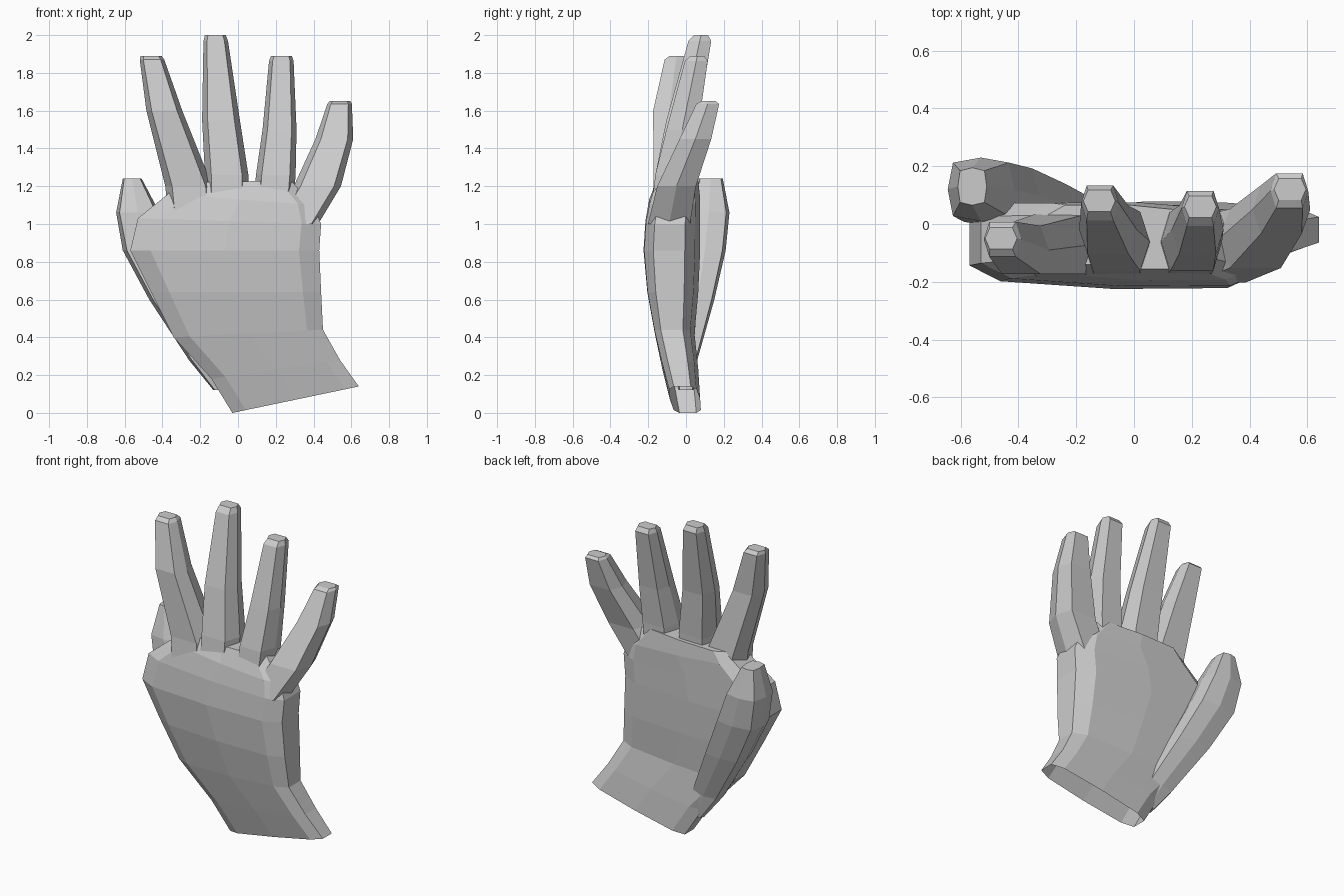
import bpy
import bmesh
from math import cos, sin, pi, copysign
from mathutils import Vector

# Remove the default cube only
default_cube = bpy.data.objects.get("Cube")
if default_cube:
    bpy.data.objects.remove(default_cube, do_unlink=True)

# Single plain colour
grey = bpy.data.materials.new("light grey")
grey.use_nodes = True
colour = (0.6, 0.6, 0.6, 1)
grey.diffuse_color = colour
shader = next(node for node in grey.node_tree.nodes if node.type == "BSDF_PRINCIPLED")
shader.inputs["Base Color"].default_value = colour


def squared(value):
    """Push a circle coordinate outwards, giving a rounded box section."""
    return copysign(abs(value) ** 0.5, value)


def span_ring(left, right, depth, sides, start=0):
    """Rounded box section stretched between its left and right edge points."""
    centre = (left + right) / 2
    half_span = (right - left) / 2 / squared(cos(start))
    half_depth = Vector((0, depth / 2, 0))
    angles = [start + 2 * pi * side / sides for side in range(sides)]
    return [centre + half_span * squared(cos(angle)) + half_depth * squared(sin(angle))
            for angle in angles]


def level_ring(centre, width, depth, sides=6):
    """Rounded box section lying level around a centre point."""
    half_width = Vector((width / 2, 0, 0))
    return span_ring(centre - half_width, centre + half_width, depth, sides)


def loft(name, rings, open_base=False):
    """Skin a flat-shaded body through a stack of rings."""
    bm = bmesh.new()
    loops = [[bm.verts.new(point) for point in ring] for ring in rings]
    for lower, upper in zip(loops, loops[1:]):
        for side in range(len(lower)):
            previous = side - 1
            bm.faces.new((lower[previous], lower[side], upper[side], upper[previous]))
    if not open_base:
        bm.faces.new(loops[0])
    bm.faces.new(loops[-1])
    bmesh.ops.recalc_face_normals(bm, faces=bm.faces[:])
    mesh = bpy.data.meshes.new(name)
    bm.to_mesh(mesh)
    bm.free()
    mesh.materials.append(grey)
    bpy.context.collection.objects.link(bpy.data.objects.new(name, mesh))


# Palm and flared open cuff: left edge x and z, right edge x and z, front, back.
# The thumb side sits a little further back.
thumb_side_shift = 0.03
palm_sides = 10
palm_rings = []
for left_x, left_z, right_x, right_z, front, back in [
    (-0.03, 0, 0.64, 0.14, -0.1, 0.06),
    (-0.14, 0.18, 0.54, 0.28, -0.14, 0.05),
    (-0.34, 0.4, 0.45, 0.44, -0.18, 0.03),
    (-0.46, 0.64, 0.44, 0.64, -0.22, 0.05),
    (-0.57, 0.86, 0.43, 0.86, -0.24, 0.06),
    (-0.53, 1.03, 0.44, 1, -0.23, 0.06),
    (-0.37, 1.16, 0.4, 1.1, -0.21, 0.06),
    (-0.3, 1.22, 0.28, 1.23, -0.17, 0.05),
]:
    middle = (front + back) / 2
    left_edge = Vector((left_x, middle + thumb_side_shift, left_z))
    right_edge = Vector((right_x, middle, right_z))
    palm_rings.append(span_ring(left_edge, right_edge, back - front,
                                palm_sides, start=pi / palm_sides))
loft("palm_and_cuff", palm_rings, open_base=True)

# Thumb behind the palm edge: centre, width, depth
loft("thumb", [level_ring(Vector(centre), width, depth, sides=8)
               for centre, width, depth in [
    ((-0.08, 0, 0.12), 0.1, 0.08),
    ((-0.16, 0, 0.28), 0.2, 0.12),
    ((-0.34, 0.06, 0.6), 0.26, 0.18),
    ((-0.47, 0.1, 0.86), 0.28, 0.22),
    ((-0.53, 0.12, 1.06), 0.23, 0.22),
    ((-0.56, 0.13, 1.24), 0.1, 0.13),
]])


def finger(name, root, knuckle, bend, tip, knuckle_width, bend_width):
    """Tapered finger growing out of the palm, ending in a blunt chamfered tip."""
    root, knuckle, bend, tip = map(Vector, (root, knuckle, bend, tip))
    tip_width = 0.13
    shoulder = bend.lerp(tip, 0.93)
    loft(name, [
        level_ring(root, knuckle_width, 0.24),
        level_ring(knuckle, knuckle_width, 0.22),
        level_ring(bend, bend_width, 0.18),
        level_ring(shoulder, tip_width, 0.13),
        level_ring(tip, tip_width * 0.85, 0.08),
    ])


# Four spread fingers: root, knuckle, bend, tip, widths
finger("index_finger", (-0.24, -0.08, 1), (-0.26, -0.07, 1.2),
       (-0.39, -0.09, 1.6), (-0.46, -0.05, 1.89), 0.25, 0.19)
finger("middle_finger", (-0.06, -0.08, 1), (-0.06, -0.06, 1.26),
       (-0.09, -0.02, 1.55), (-0.12, 0.08, 2), 0.23, 0.2)
finger("ring_finger", (0.18, -0.08, 1), (0.2, -0.06, 1.26),
       (0.22, -0.02, 1.5), (0.23, 0.06, 1.89), 0.21, 0.18)
finger("little_finger", (0.3, -0.09, 1), (0.42, -0.05, 1.2),
       (0.51, 0.05, 1.45), (0.54, 0.12, 1.65), 0.25, 0.2)
